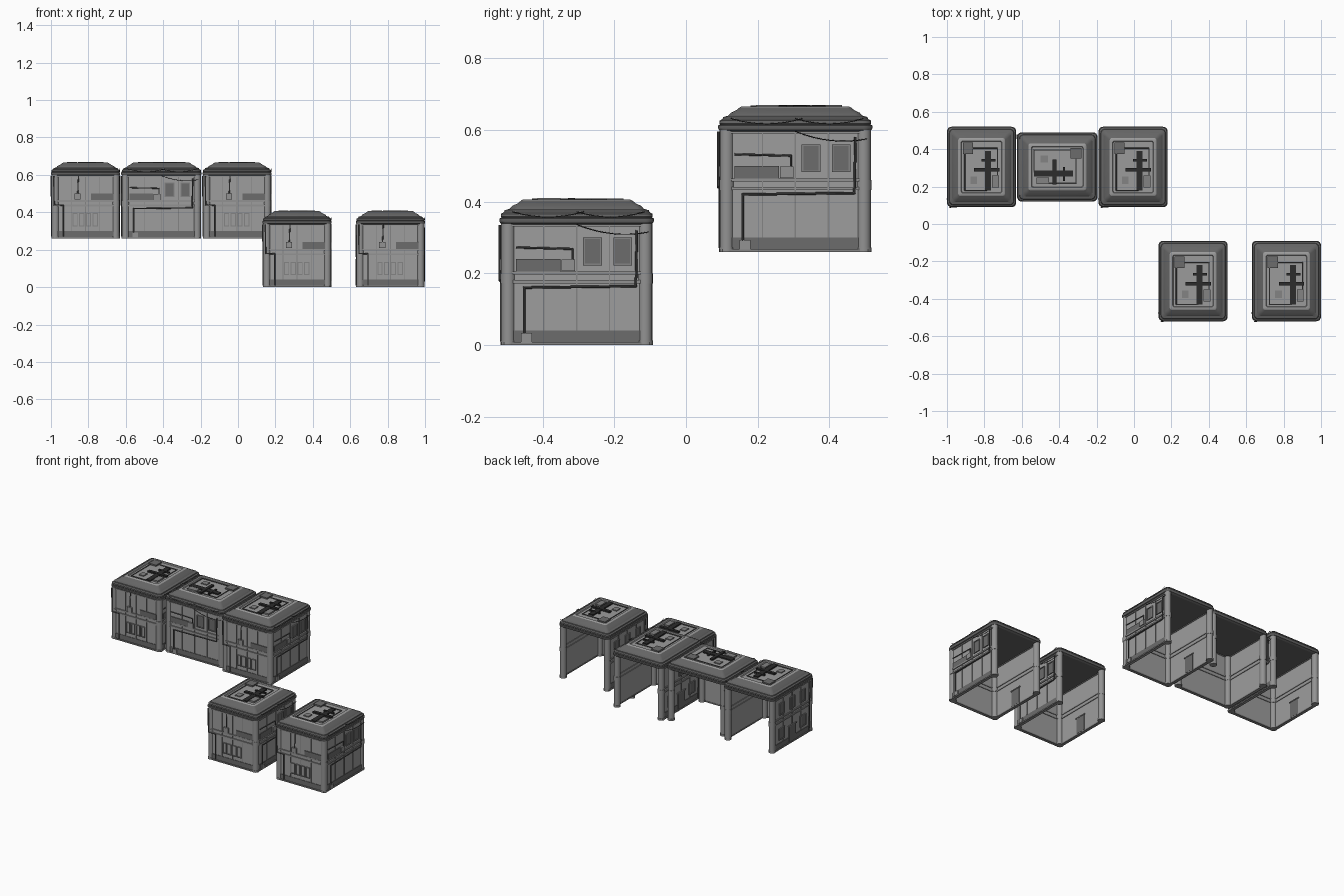
import bpy, bmesh, math
from mathutils import Matrix, Vector

if "Cube" in bpy.data.objects:
    bpy.data.objects.remove(bpy.data.objects["Cube"])

def mat(name, v):
    m = bpy.data.materials.new(name)
    m.diffuse_color = (v, v, v, 1)
    m.use_nodes = True
    m.node_tree.nodes["Principled BSDF"].inputs["Base Color"].default_value = m.diffuse_color
    return m

WALL = mat("wall_grey", 0.34)
POST = mat("post_grey", 0.29)
TRIM = mat("trim_grey", 0.23)
DARK = mat("dark_panel", 0.15)
ROOF = mat("roof_grey", 0.13)
DECK = mat("roof_deck", 0.33)
PIPE = mat("pipe_dark", 0.09)
BLACK = mat("vent_black", 0.025)

W, D = 0.172, 0.203      # half sizes to the wall planes
parts = {}               # part name -> (bmesh, material)

def part(name, m):
    if name not in parts:
        parts[name] = (bmesh.new(), m)
    return parts[name][0]

def box(name, m, x, y, z, M=Matrix()):
    """Box from (min, max) ranges."""
    c = Vector((sum(x) / 2, sum(y) / 2, sum(z) / 2))
    s = Matrix.Diagonal((abs(x[1] - x[0]), abs(y[1] - y[0]), abs(z[1] - z[0]), 1))
    bmesh.ops.create_cube(part(name, m), size=1, matrix=M @ Matrix.Translation(c) @ s)

def pipe(name, m, pts, r, M=Matrix()):
    """Pipe of straight octagonal runs with round joints."""
    bm = part(name, m)
    pts = [M @ Vector(p) for p in pts]
    for a, b in zip(pts, pts[1:]):
        d = b - a
        R = d.to_track_quat('Z', 'Y').to_matrix().to_4x4()
        bmesh.ops.create_cone(bm, cap_ends=True, segments=8, radius1=r, radius2=r,
                              depth=d.length, matrix=Matrix.Translation((a + b) / 2) @ R)
    for p in pts[1:-1]:
        bmesh.ops.create_icosphere(bm, subdivisions=1, radius=r * 1.1, matrix=Matrix.Translation(p))

def window(tag, u, z, M, m=DARK):
    """Framed window: four frame bars and a pane."""
    (a, b), (c, d), t = u, z, 0.005
    box(tag + "_panes", m, (a, b), (-0.003, 0), (c, d), M)
    for uu, zz in (((a, a + t), z), ((b - t, b), z), (u, (c, c + t)), (u, (d - t, d))):
        box(tag + "_frames", TRIM, uu, (-0.007, 0), zz, M)

def facade(tag, half, angle, dist):
    """Wall with base, belts and mullions; local -y points outwards."""
    M = Matrix.Rotation(angle, 4, 'Z') @ Matrix.Translation((0, -dist, 0))
    e = half - 0.02
    box(tag + "_wall", WALL, (-half, half), (0, 0.01), (0, 0.345), M)
    box(tag + "_base_band", DARK, (-e, e), (-0.003, 0), (0.008, 0.04), M)
    box(tag + "_sill", TRIM, (-half, half), (-0.008, 0.012), (0, 0.008), M)
    for z, h in ((0.172, 0.009), (0.196, 0.009), (0.33, 0.006)):
        box(tag + "_belts", POST, (-e, e), (-0.006, 0.014), (z, z + h), M)
    for i in range(5):
        u = -e + 2 * e * i / 4
        box(tag + "_mullions", TRIM, (u - 0.002, u + 0.002), (-0.004, 0), (0.04, 0.335), M)
    return M

# Wide window side (+x)
M = facade("wide_side", D, math.pi / 2, W)
box("wide_side_dark_panel", DARK, (-0.17, -0.045), (-0.005, 0), (0.205, 0.24), M)
box("wide_side_boxes", POST, (-0.042, -0.005), (-0.011, 0), (0.206, 0.238), M)
box("wide_side_boxes", POST, (-0.155, -0.125), (-0.011, 0), (0.006, 0.033), M)
window("wide_side", (0.018, 0.07), (0.222, 0.3), M)
window("wide_side", (0.102, 0.154), (0.222, 0.3), M)
pipe("wide_side_pipes", PIPE, [(-0.012, -0.006, 0.238), (-0.012, -0.006, 0.268), (-0.17, -0.006, 0.272)], 0.003, M)
pipe("wide_side_pipes", PIPE, [(-0.147, -0.008, 0.03), (-0.147, -0.008, 0.16), (0.165, -0.008, 0.164),
                               (0.168, -0.008, 0.32)], 0.0035, M)

# Narrow front (-y)
M = facade("front", W, 0, D)
box("front_dark_panel", DARK, (0.03, 0.15), (-0.005, 0), (0.205, 0.24), M)
box("front_box", POST, (-0.06, -0.027), (-0.011, 0), (0.208, 0.24), M)
for u in (-0.056, -0.021, 0.016, 0.052):
    window("front", (u - 0.014, u + 0.014), (0.065, 0.135), M, WALL)
pipe("front_pipes", PIPE, [(-0.042, -0.006, 0.24), (-0.038, -0.006, 0.335)], 0.003, M)
pipe("front_pipes", PIPE, [(-0.12, -0.008, 0.01), (-0.12, -0.008, 0.178), (-0.168, -0.012, 0.18),
                           (-0.17, -0.012, 0.335)], 0.0035, M)

# Door side (-x)
M = facade("door_side", D, -math.pi / 2, W)
box("door_side_door", DARK, (-0.035, 0.035), (-0.006, 0.013), (0.008, 0.11), M)
box("door_side_door_trim", TRIM, (-0.041, 0.041), (-0.008, 0.015), (0.11, 0.117), M)
for u in (-0.11, 0.11):
    window("door_side", (u - 0.03, u + 0.03), (0.06, 0.135), M)
for u in (-0.11, 0, 0.11):
    window("door_side", (u - 0.025, u + 0.025), (0.222, 0.3), M)
pipe("door_side_pipes", PIPE, [(0.165, -0.01, 0.01), (0.168, -0.01, 0.15), (0.172, -0.012, 0.335)], 0.0035, M)

# Corner posts with collars
for sx in (-1, 1):
    for sy in (-1, 1):
        for r, z0, z1 in ((0.02, 0, 0.345), (0.022, 0, 0.012), (0.0215, 0.172, 0.2)):
            bmesh.ops.create_cone(part("corner_posts", POST), cap_ends=True, segments=16, radius1=r, radius2=r,
                                  depth=z1 - z0, matrix=Matrix.Translation((sx * 0.161, sy * 0.191, (z0 + z1) / 2)))

# Roof: stacked rounded rectangles following a stepped profile
bm = part("roof", ROOF)
profile = [(0.014, 0.334), (0.002, 0.34), (0, 0.344), (0, 0.353), (0.005, 0.355), (0.003, 0.358), (0.004, 0.366),
           (0.012, 0.371), (0.014, 0.376), (0.028, 0.38), (0.035, 0.388), (0.05, 0.395), (0.06, 0.403),
           (0.066, 0.406), (0.076, 0.406), (0.079, 0.400)]
loops = []
for inset, z in profile:
    hx, hy, r = 0.185 - inset, 0.215 - inset, max(0.024 - inset * 0.2, 0.006)
    ring = []
    for k, (sx, sy) in enumerate(((1, 1), (-1, 1), (-1, -1), (1, -1))):
        for j in range(5):
            a = math.pi / 2 * (k + j / 4)
            ring.append(bm.verts.new((sx * (hx - r) + r * math.cos(a), sy * (hy - r) + r * math.sin(a), z)))
    loops.append(ring)
for i, (a, b) in enumerate(zip(loops, loops[1:])):
    for j in range(20):
        f = bm.faces.new((a[j], a[(j + 1) % 20], b[(j + 1) % 20], b[j]))
        f.material_index = 1 if i >= 12 else 0
bm.faces.new(loops[0][::-1])
bm.faces.new(loops[-1]).material_index = 1

# Roof equipment
box("roof_hatch", DARK, (-0.1, -0.045), (0.07, 0.13), (0.398, 0.409))
box("roof_duct", BLACK, (0.018, 0.05), (-0.125, 0.085), (0.398, 0.408))
box("roof_duct", BLACK, (-0.04, 0.095), (-0.025, -0.005), (0.398, 0.41))
box("roof_duct", BLACK, (0.0, 0.075), (0.03, 0.042), (0.398, 0.409))
box("roof_unit", TRIM, (0.056, 0.092), (-0.11, -0.045), (0.398, 0.41))
box("roof_unit", TRIM, (-0.06, -0.025), (-0.09, -0.05), (0.398, 0.406))
pipe("roof_pipes", PIPE, [(-0.09, 0.07, 0.402), (-0.09, -0.125, 0.402), (0.03, -0.125, 0.402)], 0.003)
pipe("roof_pipes", PIPE, [(-0.045, 0.1, 0.402), (0.085, 0.1, 0.402), (0.085, -0.045, 0.402)], 0.003)

# Hanging cables under and over the wide eaves
for y0, y1, z0, z1, x in ((0.0, 0.2, 0.336, 0.315, 0.182), (-0.18, 0.02, 0.372, 0.372, 0.183), (0.0, 0.19, 0.372, 0.372, 0.183)):
    pts = []
    for i in range(9):
        t = i / 8
        pts.append((x, y0 + (y1 - y0) * t, z0 + (z1 - z0) * t - 0.06 * t * (1 - t)))
    pipe("cables", BLACK, pts, 0.0013)

# Meshes shared by all houses
meshes = {}
for name, (bm, m) in parts.items():
    bmesh.ops.recalc_face_normals(bm, faces=bm.faces[:])
    if name in ("corner_posts", "roof"):
        for f in bm.faces:
            f.smooth = len(f.verts) == 4
        for e in bm.edges:
            if len(e.link_faces) == 2 and e.calc_face_angle() > math.radians(30):
                e.smooth = False
    me = bpy.data.meshes.new(name)
    bm.to_mesh(me)
    bm.free()
    me.materials.append(m)
    if name == "roof":
        me.materials.append(DECK)
    meshes[name] = me

# Upper row of three (middle one turned) and lower row of two
houses = [("upper_left", -0.815, 0.305, 0.26, 0), ("upper_middle", -0.41, 0.305, 0.26, -math.pi / 2),
          ("upper_right", -0.005, 0.305, 0.26, 0), ("lower_left", 0.316, -0.305, 0, 0),
          ("lower_right", 0.815, -0.305, 0, 0)]
for tag, x, y, z, rot in houses:
    for name, me in meshes.items():
        if rot and name.startswith("door_side"):
            continue  # the turned house is open at the back
        ob = bpy.data.objects.new(tag + "_" + name, me)
        ob.location = (x, y, z)
        ob.rotation_euler = (0, 0, rot)
        bpy.context.collection.objects.link(ob)
